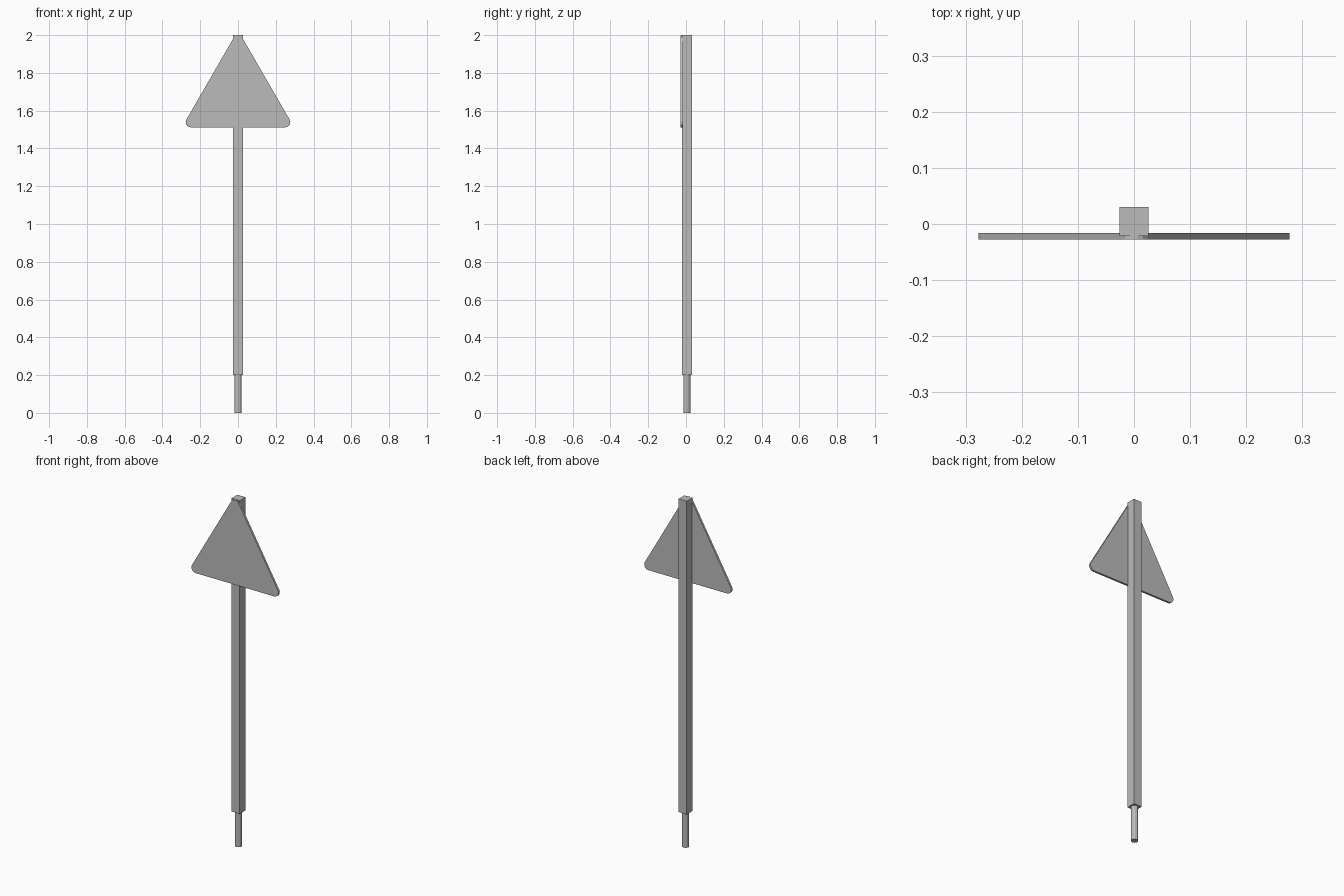
import bpy, bmesh, math

if "Cube" in bpy.data.objects:
    bpy.data.objects.remove(bpy.data.objects["Cube"])

grey = bpy.data.materials.new("plain grey")
grey.diffuse_color = (0.5, 0.5, 0.5, 1)
grey.use_nodes = True
grey.node_tree.nodes["Principled BSDF"].inputs["Base Color"].default_value = grey.diffuse_color


def prism(name, outline, depth, place):
    """Extrude a 2D outline between two depths; place maps (u, v, d) to xyz."""
    bm = bmesh.new()
    a, b = ([bm.verts.new(place(u, v, d)) for u, v in outline] for d in depth)
    n = len(outline)
    bm.faces.new(a)
    bm.faces.new(b)
    for i in range(n):
        j = (i + 1) % n
        bm.faces.new((a[i], a[j], b[j], b[i]))
    bmesh.ops.recalc_face_normals(bm, faces=bm.faces)
    me = bpy.data.meshes.new(name)
    bm.to_mesh(me)
    bm.free()
    me.materials.append(grey)
    ob = bpy.data.objects.new(name, me)
    bpy.context.collection.objects.link(ob)
    return ob


def upright(u, v, d):
    return (u, v, d)


def facing_front(u, v, d):
    return (u, d, v)


CY = 0.0045  # post centre in y

# Square post
h = 0.026
prism("post", [(-h, CY - h), (h, CY - h), (h, CY + h), (-h, CY + h)],
      (0.2, 2.0), upright)

# Round ground peg
R, N = 0.019, 12
prism("ground_peg",
      [(R * math.cos(2 * math.pi * i / N), CY + R * math.sin(2 * math.pi * i / N))
       for i in range(N)], (0.0, 0.205), upright)

# Triangular sign plate with rounded corners
r, side, base, seg = 0.027, 0.5, 1.539, 5
corners = [(side / 2, base, -90), (0, base + side * math.sqrt(3) / 2, 30),
           (-side / 2, base, 150)]
outline = []
for cx, cz, start in corners:
    for i in range(seg + 1):
        t = math.radians(start + 120 * i / seg)
        outline.append((cx + r * math.cos(t), cz + r * math.sin(t)))
prism("sign_plate", outline, (-0.028, -0.016), facing_front)
